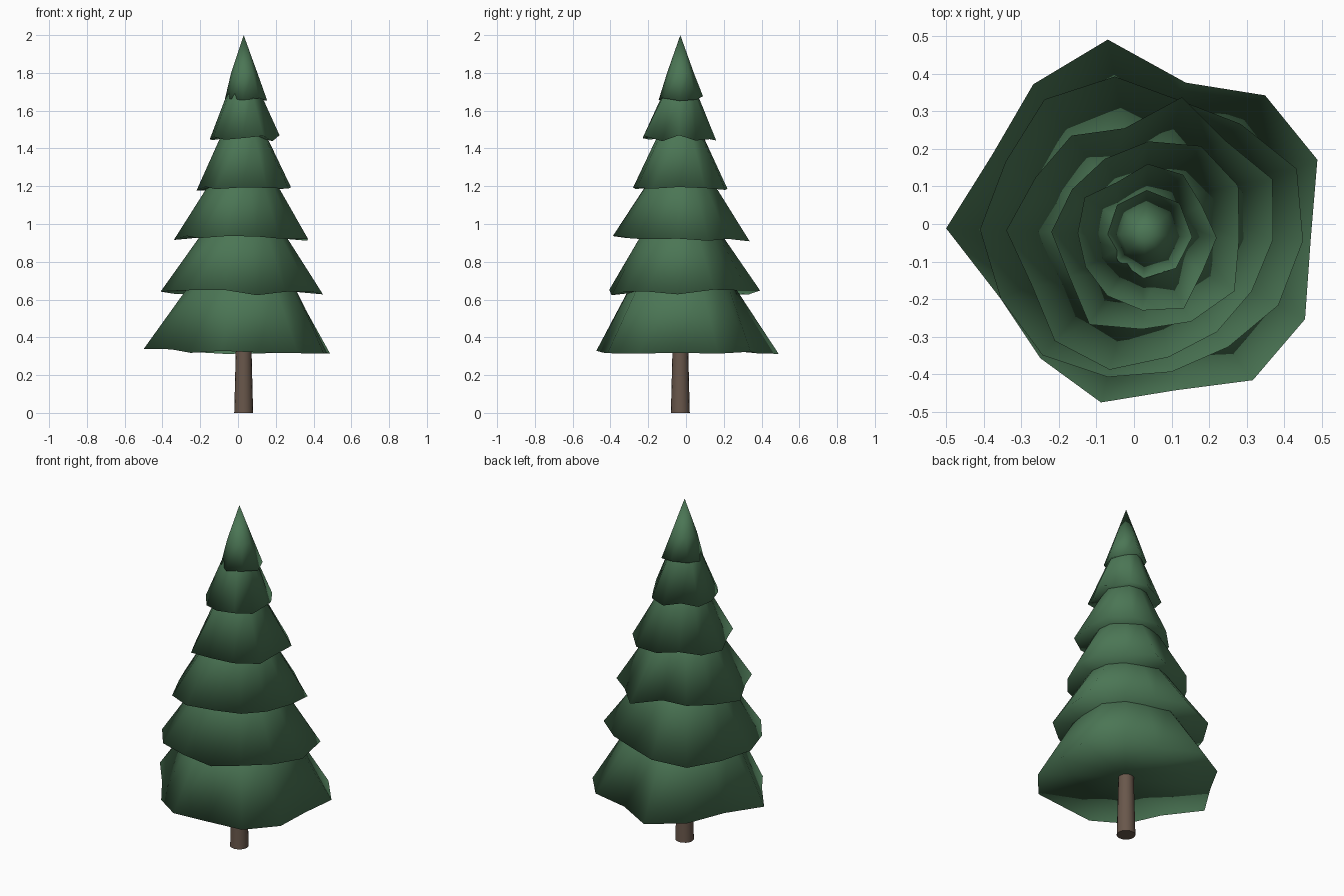
import bpy, bmesh, math, random

random.seed(4)
CENTRE_X, CENTRE_Y = 0.03, -0.03

default_cube = bpy.data.objects.get("Cube")
if default_cube:
    bpy.data.objects.remove(default_cube, do_unlink=True)


def make_material(name, colour):
    material = bpy.data.materials.new(name)
    material.use_nodes = True
    material.diffuse_color = (*colour, 1)
    shader = material.node_tree.nodes["Principled BSDF"]
    shader.inputs["Base Color"].default_value = (*colour, 1)
    return material


def make_ring(bm, radii, heights, offset=0.0):
    """Closed ring of vertices around the trunk axis."""
    ring = []
    for i, (radius, height) in enumerate(zip(radii, heights)):
        angle = offset + math.tau * i / len(radii)
        ring.append(bm.verts.new((CENTRE_X + radius * math.cos(angle),
                                  CENTRE_Y + radius * math.sin(angle), height)))
    return ring


def bridge(bm, lower, upper):
    for i in range(len(lower)):
        j = (i + 1) % len(lower)
        bm.faces.new((lower[i], lower[j], upper[j], upper[i]))


def fan(bm, ring, height):
    """Close a ring with triangles meeting on the trunk axis."""
    tip = bm.verts.new((CENTRE_X, CENTRE_Y, height))
    for i in range(len(ring)):
        bm.faces.new((ring[i], ring[(i + 1) % len(ring)], tip))


def finish(bm, name, material):
    bmesh.ops.recalc_face_normals(bm, faces=bm.faces)
    mesh = bpy.data.meshes.new(name)
    bm.to_mesh(mesh)
    bm.free()
    mesh.materials.append(material)
    mesh.polygons.foreach_set("use_smooth", [True] * len(mesh.polygons))
    obj = bpy.data.objects.new(name, mesh)
    bpy.context.collection.objects.link(obj)
    return obj


def make_tier(name, rim_percent, rim_z, neck_radius, neck_z, tip_z):
    """Ragged skirt of branches: uneven rim, rounder neck, hidden tip."""
    bm = bmesh.new()
    rim_radii = [percent / 100 for percent in rim_percent]
    mean = sum(rim_radii) / len(rim_radii)
    rim_heights = [rim_z + random.uniform(-0.015, 0.02) for _ in rim_radii]
    neck_radii = [neck_radius * (0.6 + 0.4 * r / mean) for r in rim_radii]
    offset = math.radians(-2)
    rim = make_ring(bm, rim_radii, rim_heights, offset)
    neck = make_ring(bm, neck_radii, [neck_z] * len(neck_radii), offset)
    bridge(bm, rim, neck)
    fan(bm, neck, tip_z)
    fan(bm, rim, rim_z + 0.03)
    return finish(bm, name, needles)


needles = make_material("needle green", (0.07, 0.18, 0.09))
bark = make_material("bark brown", (0.14, 0.095, 0.07))

# Trunk, slightly tapered
bm = bmesh.new()
sides = 16
foot = make_ring(bm, [0.05] * sides, [0] * sides)
top = make_ring(bm, [0.04] * sides, [0.4] * sides)
bridge(bm, foot, top)
bm.faces.new(foot)
bm.faces.new(top)
trunk = finish(bm, "trunk", bark)
bpy.ops.object.select_all(action="DESELECT")
trunk.select_set(True)
bpy.context.view_layer.objects.active = trunk
bpy.ops.object.shade_smooth_by_angle(angle=math.radians(40))

# Branch tiers from the ground up; rim radii run anticlockwise from +x
make_tier("branch_tier_lowest",
          (44, 50, 49, 42, 53, 50, 46, 53, 42, 43, 46, 42, 48, 48),
          0.325, 0.27, 0.68, 0.88)
make_tier("branch_tier_low",
          (42, 44, 39, 37, 43, 45, 42, 44, 42, 42, 39, 37, 37, 40),
          0.635, 0.2, 0.97, 1.15)
make_tier("branch_tier_lower_middle",
          (34, 37, 33, 38, 29, 33, 33, 37, 33, 37, 37, 33, 32, 32),
          0.92, 0.165, 1.23, 1.4)
make_tier("branch_tier_upper_middle",
          (25, 28, 28, 25, 23, 23, 25, 23, 28, 25, 26, 28),
          1.19, 0.115, 1.48, 1.63)
make_tier("branch_tier_high",
          (19, 17, 19, 19, 16, 19, 18, 18, 19, 20, 22, 18),
          1.45, 0.085, 1.7, 1.83)
make_tier("branch_tier_top",
          (12.5, 12.5, 12, 11, 10, 10, 11.5, 12),
          1.665, 0.07, 1.8, 2.0)
